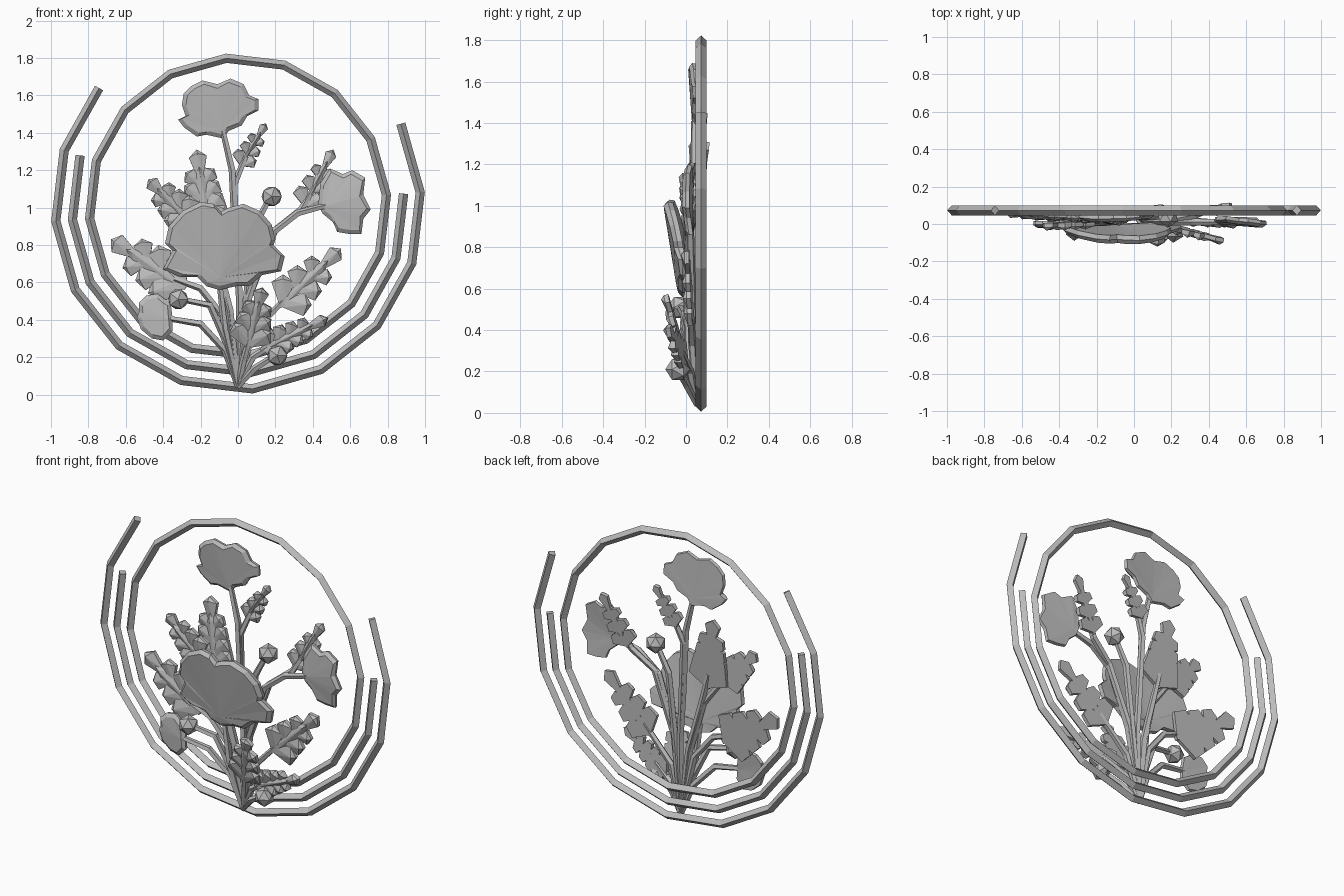
import bpy, bmesh, math
from mathutils import Vector

cube = bpy.data.objects.get("Cube")
if cube:
    bpy.data.objects.remove(cube, do_unlink=True)

metal = bpy.data.materials.new("plain_grey")
metal.use_nodes = True
GREY = (0.5, 0.5, 0.5, 1)
metal.diffuse_color = GREY
metal.node_tree.nodes["Principled BSDF"].inputs["Base Color"].default_value = GREY

Y = Vector((0, 1, 0))


def finish(bm, name):
    bmesh.ops.recalc_face_normals(bm, faces=bm.faces)
    mesh = bpy.data.meshes.new(name)
    bm.to_mesh(mesh)
    bm.free()
    mesh.materials.append(metal)
    obj = bpy.data.objects.new(name, mesh)
    bpy.context.collection.objects.link(obj)
    return obj


def cm(point):
    """Hundredths of a unit to a vector."""
    return Vector(point) / 100


def sweep(name, points, radii, sides, closed=False, flatten=1.0):
    """Sweep a regular polygon along a path lying roughly in the front plane."""
    bm = bmesh.new()
    count = len(points)
    loops = []
    for i, p in enumerate(points):
        before = points[i - 1] if i or closed else p
        after = points[(i + 1) % count] if i < count - 1 or closed else p
        tangent = (after - before).normalized()
        across = tangent.cross(Y).normalized()
        depth = across.cross(tangent)
        turns = [math.tau * k / sides for k in range(sides)]
        loops.append([bm.verts.new(p + (across * math.cos(a) * flatten + depth * math.sin(a)) * radii[i])
                      for a in turns])
    for i in range(count if closed else count - 1):
        a, b = loops[i], loops[(i + 1) % count]
        for k in range(sides):
            n = (k + 1) % sides
            bm.faces.new((a[k], a[n], b[n], b[k]))
    if not closed:
        bm.faces.new(loops[0])
        bm.faces.new(loops[-1])
    return finish(bm, name)


# Hoops: one full ring and two open arcs with a diamond section
def hoop(name, radius, first, segments):
    closed = segments == 16
    points = []
    for k in range(segments + (not closed)):
        a = math.radians(4.5 + 22.5 * (first + k))
        points.append(Vector((radius * math.cos(a), 0.073, 1.005 + radius * math.sin(a))))
    sweep(name, points, [0.027] * len(points), 4, closed, 0.92)


hoop("inner_hoop", 0.796, 0, 16)
hoop("middle_arc", 0.888, 7, 9)
hoop("outer_arc", 0.977, 6, 11)


# Flowers: curved fan plates with a bevelled rim
def flower(name, outline, base, y_base, y_far, curl, thick):
    rim = [cm((x, 0, z)) for x, z in outline]
    root = cm((base[0], 0, base[1]))
    centre = sum(rim, Vector()) / len(rim)
    axis = (centre - root).normalized()
    side = Vector((axis.z, 0, -axis.x))
    reach = max((p - root).dot(axis) for p in rim)
    hub = root.lerp(centre, 0.25)

    def depth(p):
        d = p - root
        return y_base + (y_far - y_base) * d.dot(axis) / reach + curl * d.dot(side) ** 2

    bm = bmesh.new()

    def layer(shrink, offset):
        verts = []
        for p in rim:
            q = p + (centre - p).normalized() * shrink
            verts.append(bm.verts.new(q + Y * (depth(p) + offset)))
        return verts

    front = layer(0.022, 0)
    edge = layer(0, thick * 0.45)
    back = layer(0.004, thick)
    front_hub = bm.verts.new(hub + Y * depth(hub))
    back_hub = bm.verts.new(hub + Y * (depth(hub) + thick))
    for i in range(len(rim)):
        j = (i + 1) % len(rim)
        bm.faces.new((front_hub, front[i], front[j]))
        bm.faces.new((front[i], edge[i], edge[j], front[j]))
        bm.faces.new((edge[i], back[i], back[j], edge[j]))
        bm.faces.new((back_hub, back[j], back[i]))
    finish(bm, name)


flower("top_flower", [
    (-32, 147), (-28, 149), (-30, 155), (-29, 161), (-25, 165), (-19, 168), (-11, 166),
    (-4, 169), (3, 166), (6, 160), (11, 158), (11, 152), (5, 149), (2, 144), (-5, 141),
    (-8, 137), (-17, 139), (-22, 138), (-29, 143)], (-8, 138), 0.03, 0.01, 0.2, 0.035)
flower("centre_flower", [
    (-40, 67), (-35, 77), (-39, 81), (-37, 90), (-30, 98), (-20, 103), (-13, 102), (-9, 98),
    (-5, 100), (3, 102), (12, 98), (18, 91), (20, 83), (19, 80), (25, 74), (23, 66), (13, 64),
    (6, 58), (-1, 58), (-10, 56), (-17, 58), (-22, 63), (-31, 63)],
    (-10, 57), -0.04, -0.11, 0.3, 0.045)
flower("left_side_flower", [
    (43, 102), (44, 113), (49, 121), (56, 118), (61, 120), (68, 116), (67, 107), (71, 99),
    (67, 94), (66, 86), (59, 86), (53, 87), (51, 92), (45, 97)],
    (43, 100), 0.0, -0.02, 0.4, 0.035)
flower("right_low_flower", [
    (-35, 41), (-36, 49), (-39, 51), (-43, 54), (-49, 53), (-53, 49), (-53, 44), (-54, 41),
    (-52, 35), (-46, 30), (-40, 29), (-35, 34)], (-35, 40), -0.03, -0.02, 0.4, 0.035)


# Leaves: ridged wedge lobes in pairs along a midrib
def leaf(name, base, tip, width, pairs=3):
    base, tip = cm(base), cm(tip)
    along = (tip - base).normalized()
    side = along.cross(Y).normalized()
    out = side.cross(along)
    if out.y > 0:
        out = -out
    length = (tip - base).length
    bm = bmesh.new()

    def lobe(root, direction, size, half):
        cross = direction.cross(out).normalized()
        shoulder = root + direction * size * 0.74
        shape = [root - cross * half * 0.35, shoulder - cross * half, root + direction * size,
                 shoulder + cross * half, root + cross * half * 0.35]
        front = [bm.verts.new(p + out * 0.008) for p in shape]
        back = [bm.verts.new(p - out * 0.014) for p in shape]
        peak = bm.verts.new(root + direction * size * 0.85 + out * 0.026)
        bm.faces.new(back)
        for i in range(5):
            j = (i + 1) % 5
            bm.faces.new((front[i], front[j], peak))
            bm.faces.new((front[i], front[j], back[j], back[i]))

    for k in range(pairs):
        t = k / pairs
        root = base + along * length * (0.06 + 0.7 * t)
        size = width * (1.4 - 0.6 * t)
        for s in (-1, 1):
            lobe(root, (along * 0.95 + side * s).normalized(), size, size * 0.4)
    lobe(base + along * length * 0.68, along, length * 0.32, width * 0.42)
    lobe(base, along, length * 0.85, width * 0.3)
    finish(bm, name)


leaf("right_tall_leaf", (-16, 1, 86), (-22, 4, 131), 0.115, 4)
leaf("right_branch_leaf", (-25, 0, 92), (-48, -1, 115), 0.095)
leaf("right_low_leaf", (-28, 3, 57), (-68, 6, 83), 0.13)
leaf("top_small_leaf", (1, 7, 122), (15, 9, 145), 0.06)
leaf("left_high_leaf", (35, 6, 100), (51, 10, 131), 0.075)
leaf("left_middle_leaf", (22, 2, 47), (55, 0, 78), 0.11)
leaf("left_low_leaf", (12, 0, 24), (48, -9, 41), 0.08, 4)
leaf("front_leaf", (5, -1, 25), (13, -10, 57), 0.1)

# Buds: small faceted balls
for name, place in (("left_high_bud", (18, 4, 106)), ("right_bud", (-32, -3, 51)),
                    ("left_low_bud", (21, -4, 21))):
    bm = bmesh.new()
    bmesh.ops.create_icosphere(bm, subdivisions=1, radius=0.06)
    bud = finish(bm, name)
    bud.location = cm(place)
    bud.rotation_euler.x = math.pi / 2

# Stems: all gathered at one foot point
FOOT = (0, 5, 4)
STEMS = {
    "top_flower_stem": [(1, 4, 50), (-1, 4, 80), (-3, 4, 120), (-8, 4, 141)],
    "centre_flower_stem": [(-7, 1, 35), (-10, 0, 62)],
    "left_side_flower_stem": [(6, 2, 52), (18, 1, 86), (32, 1, 97), (47, 1, 101)],
    "right_low_flower_stem": [(-7, 3, 24), (-20, 0, 38), (-38, -1, 41)],
    "right_low_leaf_stem": [(-8, 3, 42), (-20, 2, 57), (-34, 3, 62)],
    "right_tall_leaf_stem": [(-4, 3, 45), (-12, 2, 75), (-17, 2, 95)],
    "right_branch_leaf_stem": [(-5, 3, 45), (-13, 1, 76), (-28, 0, 96)],
    "right_bud_stem": [(-7, 2, 30), (-15, -1, 48), (-30, -3, 51)],
    "left_low_bud_stem": [(9, 0, 14), (20, -4, 21)],
    "left_high_bud_stem": [(5, 4, 55), (9, 4, 90), (17, 4, 105)],
    "top_small_leaf_stem": [(1, 4, 50), (-2, 5, 112), (4, 7, 127)],
    "left_high_leaf_stem": [(6, 3, 52), (20, 2, 88), (34, 5, 99), (39, 7, 108)],
    "left_middle_leaf_stem": [(8, 3, 33), (27, 2, 53)],
    "left_low_leaf_stem": [(8, 2, 20), (22, -2, 29)],
    "front_leaf_stem": [(3, 2, 18), (7, -3, 33)],
}
for name, path in STEMS.items():
    points = [cm(FOOT)] + [cm(p) for p in path]
    sweep(name, points, [0.014] + [0.02] * (len(points) - 2) + [0.016], 5)
